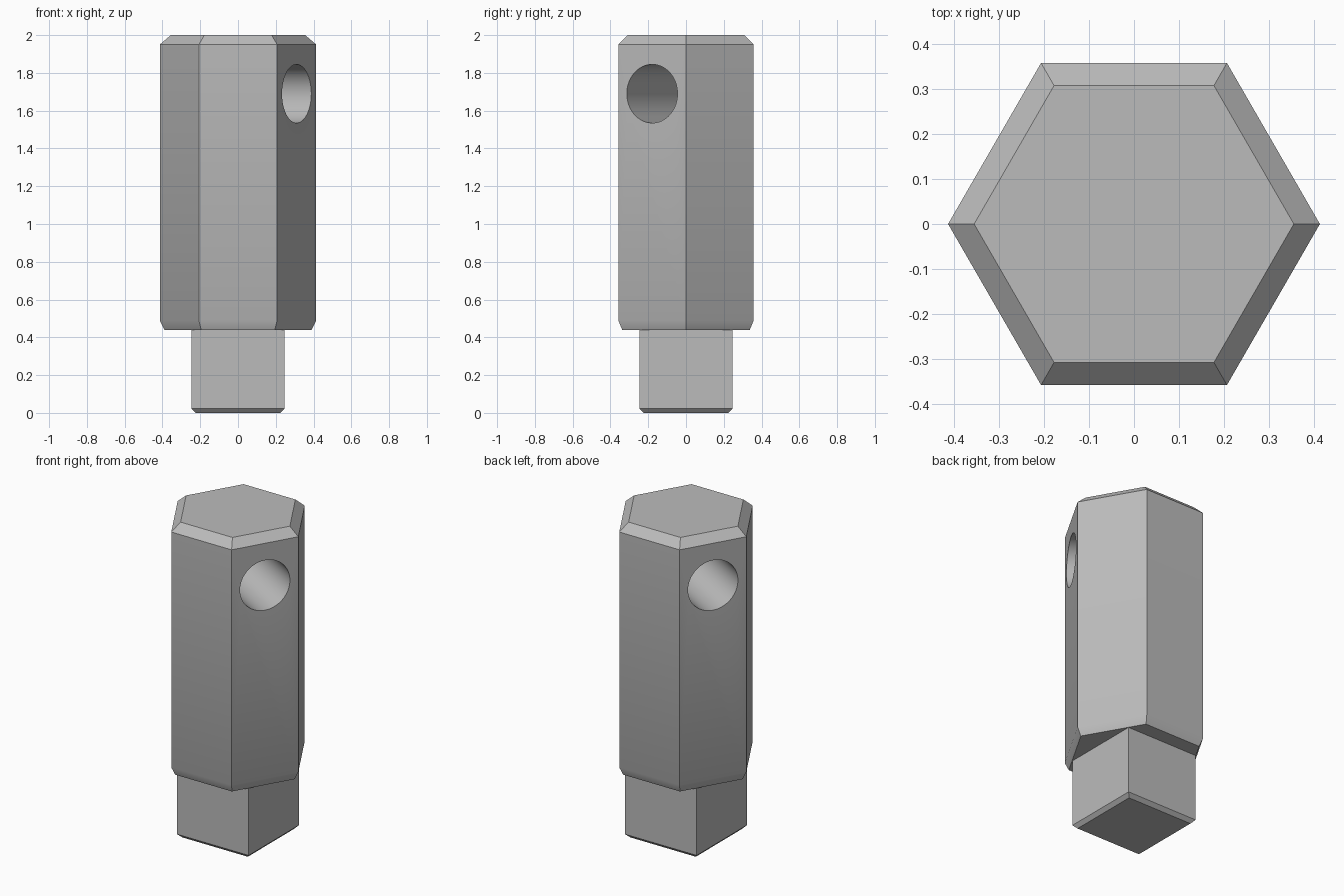
import bpy
import bmesh
from math import cos, sin, pi, radians
from mathutils import Matrix

cube = bpy.data.objects.get("Cube")
if cube:
    bpy.data.objects.remove(cube, do_unlink=True)

# Single grey metal colour
grey = bpy.data.materials.new("grey_metal")
grey.use_nodes = True
colour = (0.50, 0.50, 0.50, 1)
grey.diffuse_color = colour
grey.node_tree.nodes["Principled BSDF"].inputs["Base Color"].default_value = colour


def prism(name, sides, turn, profile):
    """Closed prism through (radius, height) rings."""
    bm = bmesh.new()
    rings = []
    for radius, z in profile:
        angles = [turn + 2 * pi * i / sides for i in range(sides)]
        rings.append([bm.verts.new((radius * cos(a), radius * sin(a), z)) for a in angles])
    for low, high in zip(rings, rings[1:]):
        for i in range(sides):
            j = (i + 1) % sides
            bm.faces.new((low[i], low[j], high[j], high[i]))
    bm.faces.new(rings[0][::-1])
    bm.faces.new(rings[-1])
    mesh = bpy.data.meshes.new(name)
    bm.to_mesh(mesh)
    bm.free()
    mesh.materials.append(grey)
    obj = bpy.data.objects.new(name, mesh)
    bpy.context.collection.objects.link(obj)
    return obj


def smooth(obj):
    bpy.ops.object.select_all(action="DESELECT")
    obj.select_set(True)
    bpy.context.view_layer.objects.active = obj
    bpy.ops.object.shade_smooth_by_angle(angle=radians(30))


# Hexagonal body, chamfered at both ends
body = prism("hexagonal_body", 6, 0,
             [(0.39, 0.44), (0.414, 0.49), (0.414, 1.95), (0.356, 2.0)])

# Square drive with a chamfered tip
half_diagonal = 2 ** 0.5
drive = prism("square_drive", 4, pi / 4,
              [(0.225 * half_diagonal, 0), (0.246 * half_diagonal, 0.022),
               (0.246 * half_diagonal, 0.44)])

# Round cross hole through two opposite flats
cutter = prism("cross_hole_cutter", 64, 0, [(0.155, -0.6), (0.155, 0.6)])
cutter.matrix_world = (Matrix.Translation((0, 0, 1.69))
                       @ Matrix.Rotation(radians(-30), 4, "Z")
                       @ Matrix.Rotation(radians(90), 4, "Y"))
cutter.hide_render = True
cut = body.modifiers.new("cross_hole", "BOOLEAN")
cut.operation = "DIFFERENCE"
cut.solver = "EXACT"
cut.object = cutter
bpy.context.view_layer.objects.active = body
bpy.ops.object.modifier_apply(modifier=cut.name)
bpy.data.objects.remove(cutter, do_unlink=True)

smooth(body)
smooth(drive)
